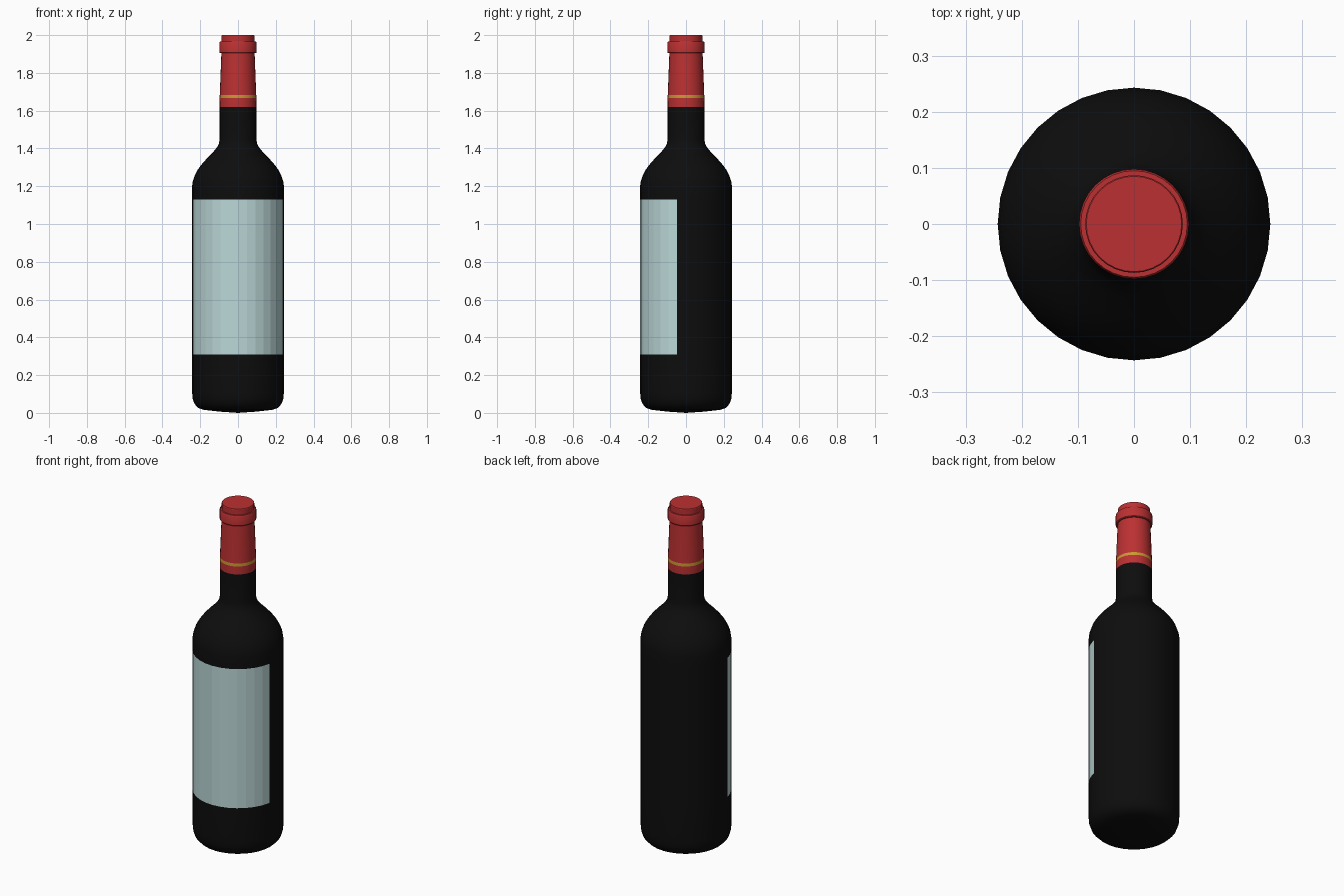
import bpy
import bmesh
from math import sin, cos, pi, radians

SEGMENTS = 32

old = bpy.data.objects.get("Cube")
if old:
    bpy.data.objects.remove(old, do_unlink=True)


def material(name, rgb):
    mat = bpy.data.materials.new(name)
    mat.use_nodes = True
    mat.diffuse_color = (*rgb, 1)
    mat.node_tree.nodes["Principled BSDF"].inputs["Base Color"].default_value = (*rgb, 1)
    return mat


glass = material("dark glass", (0.004, 0.004, 0.004))
paper = material("pale label paper", (0.5, 0.68, 0.68))
foil = material("red foil", (0.5, 0.03, 0.032))
gold = material("gold band", (0.6, 0.32, 0.03))


def lathe(name, profile, mats, paint):
    """Spin (radius, z) points around z; paint(centre) picks a material index."""
    bm = bmesh.new()
    rings = []
    for r, z in profile:
        if r == 0:
            rings.append([bm.verts.new((0, 0, z))] * SEGMENTS)
        else:
            rings.append([bm.verts.new((r * cos(2 * pi * i / SEGMENTS),
                                        r * sin(2 * pi * i / SEGMENTS), z))
                          for i in range(SEGMENTS)])
    for low, high in zip(rings, rings[1:]):
        for i in range(SEGMENTS):
            j = (i + 1) % SEGMENTS
            corners = list(dict.fromkeys((low[i], low[j], high[j], high[i])))
            bm.faces.new(corners)
    bmesh.ops.recalc_face_normals(bm, faces=bm.faces)
    for face in bm.faces:
        face.material_index = paint(face.calc_center_median())
    mesh = bpy.data.meshes.new(name)
    bm.to_mesh(mesh)
    bm.free()
    for mat in mats:
        mesh.materials.append(mat)
    obj = bpy.data.objects.new(name, mesh)
    bpy.context.collection.objects.link(obj)
    bpy.ops.object.select_all(action="DESELECT")
    obj.select_set(True)
    bpy.context.view_layer.objects.active = obj
    bpy.ops.object.shade_smooth_by_angle(angle=radians(30))
    return obj


# Bottle: slightly domed base, straight body, rounded shoulder, neck
LABEL_LOW, LABEL_HIGH = 0.31, 1.13
bottle_profile = [
    (0, 0), (0.1, 0.007), (0.18, 0.016), (0.21, 0.026), (0.23, 0.047),
    (0.24, 0.075), (0.243, 0.11), (0.243, LABEL_LOW), (0.243, LABEL_HIGH),
    (0.243, 1.2), (0.239, 1.228), (0.228, 1.26), (0.213, 1.288),
    (0.193, 1.315), (0.165, 1.347), (0.132, 1.38), (0.112, 1.405),
    (0.101, 1.425), (0.097, 1.45), (0.097, 1.62)]


def label_rule(c):
    # The wrap covers the front, stopping one facet short of each side
    return int(LABEL_LOW < c.z < LABEL_HIGH and c.y < -0.05)


bottle = lathe("bottle", bottle_profile, [glass, paper], label_rule)
for poly in bottle.data.polygons:
    if poly.material_index == 1:
        poly.use_smooth = False

# Foil capsule: tapered sleeve with a gold band, lip ring and flat top
BAND_LOW, BAND_HIGH = 1.667, 1.684
capsule_profile = [
    (0.097, 1.62), (0.0975, BAND_LOW), (0.0965, BAND_HIGH), (0.088, 1.904),
    (0.095, 1.904), (0.098, 1.908), (0.098, 1.96), (0.095, 1.966),
    (0.087, 1.966), (0.087, 1.997), (0.085, 2.0), (0, 2.0)]
lathe("foil_capsule", capsule_profile, [foil, gold],
      lambda c: int(BAND_LOW < c.z < BAND_HIGH))
